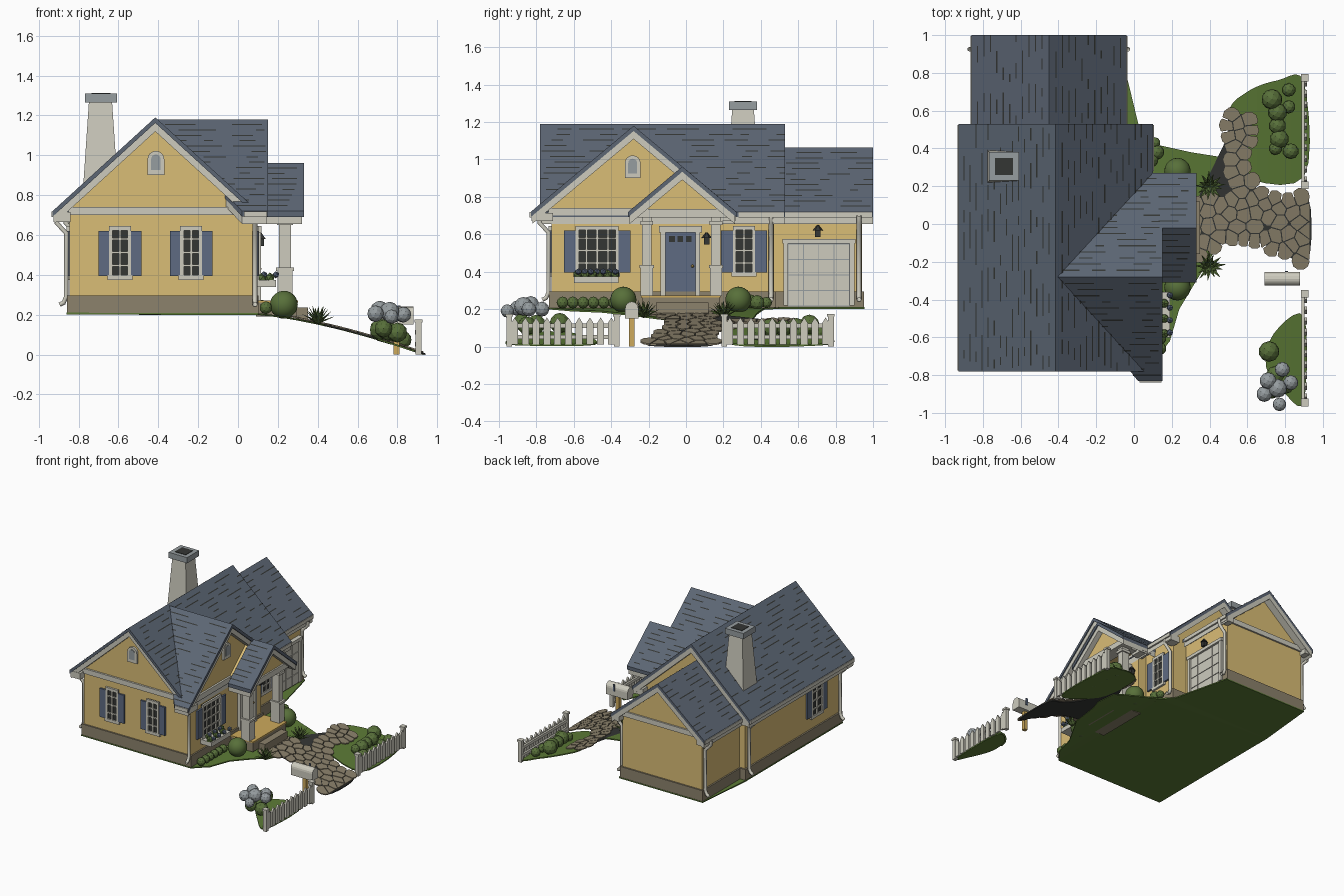
import bpy, bmesh, math, random
from mathutils import Matrix, Vector

if "Cube" in bpy.data.objects:
    bpy.data.objects.remove(bpy.data.objects["Cube"])
random.seed(4)
T, I = Matrix.Translation, Matrix.Identity(4)

def lin(c):
    c /= 255
    return c / 12.92 if c <= .04045 else ((c + .055) / 1.055) ** 2.4

COLORS = dict(yellow_wall=(218, 189, 118), slate_roof=(92, 102, 116), pale_trim=(205, 203, 190),
              stone=(140, 130, 108), grass=(92, 122, 54), leaf=(88, 112, 58), blue_paint=(94, 107, 130),
              dark=(52, 54, 52), wood=(205, 170, 92), grey_leaf=(150, 157, 160))
MATS = {}
for k, c in COLORS.items():
    MATS[k] = bpy.data.materials.new(k)
    MATS[k].diffuse_color = (*map(lin, c), 1)

def emit(name, mat, bm, recalc=True, smooth=False):
    if recalc:
        bmesh.ops.recalc_face_normals(bm, faces=bm.faces[:])
    me = bpy.data.meshes.new(name)
    bm.to_mesh(me)
    bm.free()
    me.materials.append(MATS[mat])
    me.polygons.foreach_set("use_smooth", [smooth] * len(me.polygons))
    ob = bpy.data.objects.new(name, me)
    bpy.context.collection.objects.link(ob)
    return ob

def boxes(name, mat, items, M=I):
    bm = bmesh.new()
    for x0, x1, y0, y1, z0, z1 in items:
        c = Vector((x0 + x1, y0 + y1, z0 + z1)) / 2
        bmesh.ops.create_cube(bm, size=1, matrix=M @ T(c) @ Matrix.Diagonal((x1 - x0, y1 - y0, z1 - z0, 1)))
    return emit(name, mat, bm)

def prism(name, mat, profiles, d0, d1, M=I):
    """Extrude (u, z) outlines along local y; d1 may be a list, one depth per point."""
    bm = bmesh.new()
    for p in profiles:
        n = len(p)
        back = d1 if isinstance(d1, list) else [d1] * n
        a = [bm.verts.new(M @ Vector((u, d0, z))) for u, z in p]
        b = [bm.verts.new(M @ Vector((u, back[i], z))) for i, (u, z) in enumerate(p)]
        caps = [bm.faces.new(a), bm.faces.new(b[::-1])]
        for i in range(n):
            bm.faces.new((a[i], b[i], b[(i + 1) % n], a[(i + 1) % n]))
        bmesh.ops.triangulate(bm, faces=caps)
    return emit(name, mat, bm)

def blobs(name, mat, items, sub=2, smooth=False):
    bm = bmesh.new()
    for x, y, z, r in items:
        bmesh.ops.create_icosphere(bm, subdivisions=sub, radius=r, matrix=T((x, y, z)))
    return emit(name, mat, bm, smooth=smooth)

# wall frames: local x runs along the wall, local -y points outwards
def rz(a): return Matrix.Rotation(math.radians(a), 4, 'Z')
EAST, SOUTH = rz(90), T((0, -.72, 0))
GABLE, MAIN_E, GARAGE_E = T((.09, 0, 0)) @ EAST, T((.02, 0, 0)) @ EAST, T((-.10, 0, 0)) @ EAST
WEST = T((-.845, 0, 0)) @ rz(-90)

# roofs: slate layer, pale trim layer below, dark shingle dashes on top
def roof(name, u0, hw, top, eave, d0, d1, M, back=None):
    back = d1 if back is None else back
    def chevron(w, z, t, drop):
        s = (top - eave) / hw * (hw - w)
        e = eave + s - drop
        return [(u0 - w, e), (u0, top - drop), (u0 + w, e), (u0 + w, e - t), (u0, top - drop - t), (u0 - w, e - t)]
    ends = [back, d1, back] * 2
    prism(name, 'slate_roof', [chevron(hw, 0, .028, 0)], d0, ends, M)
    prism(name + '_fascia', 'pale_trim', [chevron(hw - .008, 0, .045, .026)], d0 + .008, ends, M)
    bm = bmesh.new()
    rows = int(hw / .032)
    for side in (-1, 1):
        for k in range(1, rows):
            s = k / rows
            d, end = d0 + random.uniform(0, .1), d1 + (back - d1) * s
            while d < end - .03:
                e = min(d + random.uniform(.04, .2), end)
                q = [(s, d), (s, e), (s + .006 / hw, e), (s + .006 / hw, d)]
                f = bm.faces.new([bm.verts.new(M @ Vector((u0 + side * hw * a, b, top + (eave - top) * a + .004)))
                                  for a, b in q])
                f.normal_update()
                if f.normal.z < 0:
                    f.normal_flip()
                d = e + random.uniform(.04, .22)
    emit(name + '_shingle_lines', 'dark', bm, recalc=False)

roof('main_roof', -.415, .515, 1.19, .72, -.78, .53, I)
roof('garage_roof', -.45, .41, 1.065, .72, .50, 1.0, I)
roof('front_gable_roof', -.28, .55, 1.18, .72, -.15, .41, EAST, back=-.02)
roof('porch_roof', -.02, .29, .962, .719, -.33, -.13, EAST)

# walls: gabled outlines reaching up into the roofs
def house(name, u0, w, top, slope, d0, d1, M, base=.21):
    e = top - slope * w
    prism(name, 'yellow_wall', [[(u0 - w, base), (u0 + w, base), (u0 + w, e), (u0, top), (u0 - w, e)]], d0, d1, M)
house('main_walls', -.4125, .4325, 1.15, .913, -.72, .47, I)
house('garage_walls', -.45, .35, 1.03, .841, .47, .94, I)
house('front_gable_walls', -.28, .44, 1.14, .836, -.09, 0, EAST)
prism('porch_gable_wall', 'yellow_wall', [[(-.25, .72), (.21, .72), (-.02, .925)]], -.28, -.09, EAST)
boxes('foundation', 'stone', [(-.857, .032, -.732, .482, .205, .295), (0, .102, -.732, .172, .205, .295),
                              (-.812, -.088, .47, .952, .205, .295)])

# trim bands, eave returns, gutters
boxes('trim_bands', 'pale_trim', [(-.85, .095, -.735, -.70, .70, .74), (.06, .105, -.735, .165, .70, .74),
                                  (-.80, -.10, .92, .953, .70, .74)])
boxes('eave_returns', 'pale_trim', [(-.925, -.84, -.775, -.70, .665, .715), (.04, .145, -.825, -.71, .67, .715),
                                    (.06, .145, .15, .265, .67, .715), (-.925, -.84, .45, .525, .665, .715),
                                    (.01, .095, .45, .525, .665, .715), (-.855, -.79, .93, .995, .67, .715),
                                    (-.11, -.045, .93, .995, .67, .715)])
boxes('gutters', 'pale_trim', [(-.935, -.915, -.775, .525, .69, .718), (.085, .105, .28, .525, .69, .718),
                               (-.865, -.845, .53, .995, .69, .718), (-.055, -.035, .53, .995, .69, .718),
                               (.03, .145, -.838, -.82, .69, .718)])

# downspouts: bent tubes at the corners, o = outward direction
for n, (x, y, ox, oy) in enumerate([(-.86, -.70, -1, 0), (.085, -.733, 0, -1), (.035, .455, 1, 0),
                                    (-.087, .925, 1, 0), (-.815, .925, -1, 0), (-.86, .44, -1, 0)]):
    cu = bpy.data.curves.new('downspout', 'CURVE')
    cu.dimensions, cu.bevel_depth, cu.bevel_resolution = '3D', .013, 1
    pts = [(.055, .70), (.05, .66), (.002, .61), (.002, .29), (.015, .26), (.035, .25)]
    sp = cu.splines.new('POLY')
    sp.points.add(len(pts) - 1)
    for p, (o, z) in zip(sp.points, pts):
        p.co = (x + ox * o, y + oy * o, z, 1)
    cu.materials.append(MATS['pale_trim'])
    ob = bpy.data.objects.new('downspout_%d' % n, cu)
    bpy.context.collection.objects.link(ob)

# windows with shutters
def window(name, M, u, hw, sw, z0=.38, z1=.645):
    f = .018
    boxes(name + '_glass', 'dark', [(u - hw, u + hw, -.006, 0, z0, z1)], M)
    bars = [(u - hw, u - hw + f, z0, z1), (u + hw - f, u + hw, z0, z1), (u - hw, u + hw, z1 - .022, z1),
            (u - hw - .008, u + hw + .008, z0 - .005, z0 + .018)]
    cols = 2 if hw < .1 else 4
    bars += [(u - hw + 2 * hw * i / cols - .006, u - hw + 2 * hw * i / cols + .006, z0, z1) for i in range(1, cols)]
    bars += [(u - hw, u + hw, z0 + (z1 - z0) * i / 4 - .005, z0 + (z1 - z0) * i / 4 + .005) for i in (1, 2, 3)]
    boxes(name + '_frame', 'pale_trim', [(a, b, -.016, 0, c, d) for a, b, c, d in bars], M)
    boxes(name + '_shutters', 'blue_paint', [(u + s * (hw + sw / 2) - sw / 2, u + s * (hw + sw / 2) + sw / 2,
                                              -.014, 0, z0 + .015, z1 - .025) for s in (-1, 1)], M)
window('south_window_left', SOUTH, -.592, .055, .052)
window('south_window_right', SOUTH, -.235, .055, .052)
window('gable_window', GABLE, -.475, .115, .062)
window('east_window', MAIN_E, .31, .06, .063)
window('west_window', WEST, .42, .07, .055)

# arched attic vents
def vent(name, M, u):
    def arch(r, z0, zc):
        return [(u - r, z0), (u + r, z0)] + [(u + r * math.cos(a * math.pi / 8), zc + r * math.sin(a * math.pi / 8))
                                             for a in range(9)]
    prism(name + '_frame', 'pale_trim', [arch(.042, .90, .98)], -.018, 0, M)
    prism(name + '_louvre', 'grey_leaf', [arch(.024, .925, .98)], -.022, 0, M)
vent('south_vent', SOUTH, -.412)
vent('gable_vent', GABLE, -.285)

# front door and garage door
boxes('door_frame', 'pale_trim', [(-.135, -.11, -.025, 0, .27, .64), (.05, .075, -.025, 0, .27, .64),
                                  (-.145, .085, -.028, 0, .61, .645)], GABLE)
boxes('front_door', 'blue_paint', [(-.11, .05, -.012, 0, .27, .61)] + [
    (u, u + .05, -.018, 0, a, b) for u in (-.09, -.02) for a, b in ((.30, .39), (.41, .53))], GABLE)
boxes('door_lights', 'dark', [(u, u + .03, -.016, 0, .56, .59) for u in (-.09, -.045, 0)], GABLE)
blobs('door_knob', 'wood', [(.11, .035, .43, .008)])
boxes('garage_door_frame', 'pale_trim', [(.52, .545, -.03, 0, .22, .57), (.875, .90, -.03, 0, .22, .57),
                                         (.515, .905, -.033, 0, .55, .575)], GARAGE_E)
boxes('garage_door_backing', 'grey_leaf', [(.545, .875, -.016, 0, .215, .55)], GARAGE_E)
boxes('garage_door_panels', 'pale_trim', [(.549 + i * .0815, .626 + i * .0815, -.021, 0, .219 + j * .083, .297 + j * .083)
                                          for i in range(4) for j in range(4)], GARAGE_E)

# wall lanterns
for n, (x, y, z) in enumerate([(.115, .11, .57), (-.075, .705, .61)]):
    boxes('lantern_%d' % n, 'dark', [(x - .025, x, y - .006, y + .006, z, z + .012),
                                     (x - .015, x + .015, y - .015, y + .015, z - .025, z + .012)])
    bm = bmesh.new()
    bmesh.ops.create_cone(bm, cap_ends=True, segments=6, radius1=.028, radius2=.004, depth=.03, matrix=T((x, y, z + .025)))
    emit('lantern_hood_%d' % n, 'dark', bm)

# porch: floor, step, posts, beams
boxes('porch_floor', 'wood', [(.09, .30, -.24, .185, .262, .272)])
boxes('porch_base', 'stone', [(.09, .295, -.235, .18, .19, .262), (.29, .35, -.16, .12, .17, .235)])
boxes('porch_posts', 'pale_trim', [b for y in (-.21, .16) for b in (
    (.205, .265, y - .025, y + .025, .27, .70), (.197, .273, y - .033, y + .033, .27, .42),
    (.19, .28, y - .038, y + .038, .42, .437), (.195, .275, y - .034, y + .034, .65, .67))])
boxes('porch_beams', 'pale_trim', [(.195, .292, -.26, .22, .69, .735), (.09, .28, -.25, -.19, .69, .73),
                                   (.09, .28, .14, .20, .69, .73)])

# chimney: tapered shaft with cap and dark flue
bm = bmesh.new()
bmesh.ops.create_cone(bm, cap_ends=True, segments=4, radius1=.125, radius2=.082, depth=.45,
                      matrix=T((-.69, .305, 1.045)) @ rz(45))
emit('chimney', 'pale_trim', bm)
boxes('chimney_cap', 'grey_leaf', [(-.768, -.608, .23, .38, 1.265, 1.31)])
boxes('chimney_flue', 'dark', [(-.735, -.64, .26, .35, 1.305, 1.313)])

# sloping ground: outlines draped over a height curve
def h(x): return .21 - .2 * (max(0, x - .05) / .87) ** 1.5

def smooth_loop(p, k=5):
    out, n = [], len(p)
    for i in range(n):
        a, b, c, d = (Vector(p[(i + j) % n]) for j in (-1, 0, 1, 2))
        for t in (j / k for j in range(k)):
            out.append(.5 * (2 * b + (c - a) * t + (2 * a - 5 * b + 4 * c - d) * t * t + (3 * b - a - 3 * c + d) * t ** 3))
    return out

def patch(name, mat, outline, lift=0):
    bm = bmesh.new()
    f = bm.faces.new([bm.verts.new((p[0], p[1], 0)) for p in outline])
    bmesh.ops.triangulate(bm, faces=[f])
    for i in range(1, 15):
        bmesh.ops.bisect_plane(bm, geom=bm.verts[:] + bm.edges[:] + bm.faces[:], plane_co=(.05 + i * .06, 0, 0), plane_no=(1, 0, 0))
    for v in bm.verts:
        v.co.z = h(v.co.x) + lift
    r = bmesh.ops.extrude_face_region(bm, geom=bm.faces[:])
    bmesh.ops.translate(bm, verts=[v for v in r['geom'] if isinstance(v, bmesh.types.BMVert)], vec=(0, 0, -.009))
    emit(name, mat, bm)

patch('house_lawn', 'grass', [(-.86, -.735), (.1, -.735), (.19, -.62), (.24, -.45), (.33, -.3), (.43, -.14), (.47, .1),
                              (.51, .2), (.49, .35), (.3, .38), (.12, .42), (.03, .5), (-.08, .955), (-.815, .955), (-.86, .48)])
patch('right_lawn', 'grass', smooth_loop([(.90, .25), (.90, .75), (.76, .76), (.6, .70), (.5, .58), (.56, .27)]))
patch('left_lawn', 'grass', smooth_loop([(.90, -.49), (.90, -.94), (.80, -.9), (.70, -.76), (.74, -.58)]))
PATH = smooth_loop([(.32, -.15), (.45, -.11), (.62, -.09), (.78, -.15), (.92, -.2), (.925, .13), (.78, .13), (.64, .2),
                    (.60, .35), (.62, .55), (.5, .56), (.52, .3), (.50, .14), (.33, .12)])
patch('path_bed', 'dark', PATH, .003)

# paving stones: cells between scattered seeds, clipped by bisecting lines
def inside(p, loop):
    hit = False
    for a, b in zip(loop, loop[1:] + loop[:1]):
        if (a.y > p.y) != (b.y > p.y) and p.x < a.x + (b.x - a.x) * (p.y - a.y) / (b.y - a.y):
            hit = not hit
    return hit
seeds = []
for _ in range(4000):
    p = Vector((random.uniform(.3, .93), random.uniform(-.22, .6)))
    if inside(p, PATH) and all((p - s).length > .052 for s in seeds):
        seeds.append(p)
bm = bmesh.new()
for s in seeds:
    cell = [s + .048 * Vector((math.cos(a * math.pi / 5), math.sin(a * math.pi / 5))) for a in range(10)]
    for o in seeds:
        if 0 < (o - s).length < .11:
            n, m, new = (o - s).normalized(), (o + s) / 2, []
            for a, b in zip(cell, cell[1:] + cell[:1]):
                da, db = (a - m).dot(n) + .003, (b - m).dot(n) + .003
                if da <= 0:
                    new.append(a)
                if da * db < 0:
                    new.append(a + (b - a) * (da / (da - db)))
            cell = new
    f = bm.faces.new([bm.verts.new((min(p.x, .93), p.y, h(min(p.x, .93)) + .009)) for p in cell])
    r = bmesh.ops.extrude_face_region(bm, geom=[f])
    bmesh.ops.translate(bm, verts=[v for v in r['geom'] if isinstance(v, bmesh.types.BMVert)], vec=(0, 0, -.008))
emit('paving_stones', 'stone', bm)

# picket fences
for name, y0, y1 in (('left_fence', -.945, -.37), ('right_fence', .205, .775)):
    ys = [y0 + (y1 - y0) * (i + .5) / 10 for i in range(10)]
    prism(name + '_pickets', 'pale_trim', [[(y - .019, .012), (y + .019, .012), (y + .019, .125), (y, .155), (y - .019, .125)]
                                           for y in ys], -.917, -.903, EAST)
    boxes(name + '_frame', 'pale_trim', [(.888, .903, y0, y1, z, z + .022) for z in (.04, .10)] +
          [b for y in (y0, y1) for b in ((.89, .92, y - .015, y + .015, 0, .165), (.885, .925, y - .02, y + .02, .16, .175))])

# mailbox
prism('mailbox', 'pale_trim', [[(-.325, .15), (-.255, .15)] + [(-.29 + .035 * math.cos(a * math.pi / 8),
      .205 + .035 * math.sin(a * math.pi / 8)) for a in range(9)]], -.88, -.69, EAST)
boxes('mailbox_post', 'wood', [(.78, .81, -.305, -.275, .0, .15)])
boxes('mailbox_flag', 'blue_paint', [(.80, .815, -.255, -.25, .19, .245)])

# bushes and flowers
blobs('porch_bushes', 'leaf', [(.23, -.335, .25, .07), (.23, .28, .25, .07)], 3, True)
blobs('right_bushes', 'leaf', [(x, y, h(x) + r * .8, r) for x, y, r in (
    (.73, .66, .055), (.76, .59, .05), (.82, .71, .036), (.76, .52, .045), (.77, .45, .05), (.83, .385, .042),
    (.75, .40, .035), (.82, .62, .035))])
blobs('left_bush', 'leaf', [(.715, -.675, .125, .055), (.75, -.80, .12, .05), (.80, -.85, .11, .05), (.73, -.88, .13, .045)])
blobs('grey_bush', 'grey_leaf', [(.785, -.77, .2, .04), (.71, -.83, .225, .045), (.69, -.90, .205, .042), (.76, -.87, .215, .05),
                                 (.83, -.84, .2, .04), (.77, -.955, .19, .036)])
blobs('foundation_plants', 'leaf', [(.14, -.66 + i * .055, .235, .032) for i in range(6)] +
      [(.12, .38, .235, .04), (.11, .43, .235, .03), (.09, .34, .24, .04)])
boxes('flower_box', 'pale_trim', [(.09, .19, -.60, -.36, .34, .375)])
blobs('flower_box_leaves', 'leaf', [(.14 + .02 * (-1) ** i, -.58 + i * .04, .385, .026) for i in range(6)], 1)
blobs('flower_box_blooms', 'blue_paint', [(.16 + .03 * (-1) ** i, -.575 + i * .033, .40, .018) for i in range(7)], 1)
bm = bmesh.new()
for x, y in ((.40, -.225), (.40, .20)):
    for i in range(22):
        M = T((x, y, h(x))) @ rz(i * 137.5) @ Matrix.Rotation(.35 + .9 * i / 22, 4, 'Y') @ T((0, 0, .045))
        bmesh.ops.create_cone(bm, cap_ends=True, segments=4, radius1=.016, radius2=.001, depth=.09,
                              matrix=M @ Matrix.Diagonal((.4, 1, 1, 1)))
emit('spiky_plants', 'leaf', bm)

for m in bpy.data.materials:
    if m.users and not m.is_grease_pencil:
        m.use_nodes = True
        m.node_tree.nodes["Principled BSDF"].inputs["Base Color"].default_value = m.diffuse_color
